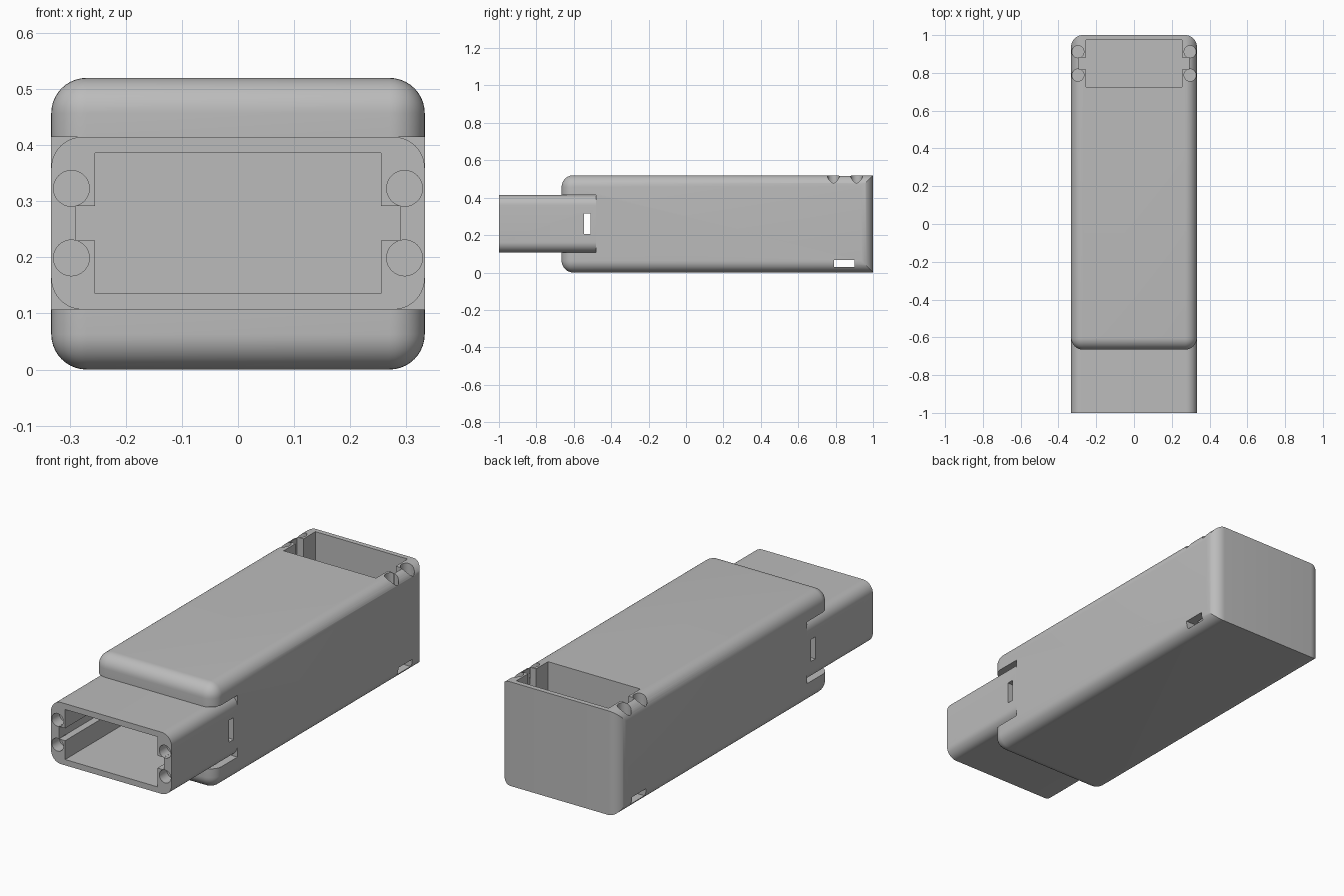
import bpy
import bmesh
from math import radians
from mathutils import Matrix, Vector

if "Cube" in bpy.data.objects:
    bpy.data.objects.remove(bpy.data.objects["Cube"], do_unlink=True)

HALF_W = 0.333      # half width of body and nose
HEIGHT = 0.52
NOSE_LOW, NOSE_TOP = 0.107, 0.415
NOSE_BACK = -0.48
DEPTH = 0.49        # depth of both sockets

grey = bpy.data.materials.new("plain grey")
grey.use_nodes = True
colour = (0.5, 0.5, 0.5, 1)
grey.diffuse_color = colour
grey.node_tree.nodes["Principled BSDF"].inputs["Base Color"].default_value = colour


def make_object(name, bm):
    bmesh.ops.recalc_face_normals(bm, faces=bm.faces)
    mesh = bpy.data.meshes.new(name)
    bm.to_mesh(mesh)
    bm.free()
    mesh.materials.append(grey)
    obj = bpy.data.objects.new(name, mesh)
    bpy.context.collection.objects.link(obj)
    return obj


def box(name, low, high, rounded=None, radius=0.063):
    """Box between two corners; edges chosen by rounded(direction, middle) are filleted."""
    low, high = Vector(low), Vector(high)
    bm = bmesh.new()
    bmesh.ops.create_cube(bm, size=1)
    for v in bm.verts:
        v.co = [a + (b - a) * (c + 0.5) for a, b, c in zip(low, high, v.co)]
    if rounded:
        edges = []
        for e in bm.edges:
            a, b = (v.co for v in e.verts)
            if rounded((b - a).normalized(), (a + b) / 2):
                edges.append(e)
        bmesh.ops.bevel(bm, geom=edges, offset=radius, segments=10,
                        profile=0.5, affect='EDGES', clamp_overlap=True)
    return make_object(name, bm)


def prism(name, points, depth, matrix):
    """Outline extruded downwards from just above the local origin."""
    bm = bmesh.new()
    face = bm.faces.new([bm.verts.new((x, y, 0.05)) for x, y in points])
    new = bmesh.ops.extrude_face_region(bm, geom=[face])["geom"]
    moved = [g for g in new if isinstance(g, bmesh.types.BMVert)]
    bmesh.ops.translate(bm, verts=moved, vec=(0, 0, -0.05 - depth))
    bm.transform(matrix)
    return make_object(name, bm)


def cylinder(name, x, y, radius, depth, matrix):
    bm = bmesh.new()
    place = Matrix.Translation((x, y, 0.025 - depth / 2))
    bmesh.ops.create_cone(bm, cap_ends=True, segments=32, radius1=radius, radius2=radius,
                          depth=depth + 0.05, matrix=matrix @ place)
    return make_object(name, bm)


def cut(target, cutter):
    cutter.hide_render = True
    mod = target.modifiers.new("cut", 'BOOLEAN')
    mod.operation = 'DIFFERENCE'
    mod.solver = 'EXACT'
    mod.object = cutter
    bpy.context.view_layer.objects.active = target
    bpy.ops.object.modifier_apply(modifier=mod.name)
    bpy.data.objects.remove(cutter, do_unlink=True)


def cut_socket(target, matrix):
    """Rectangular socket with a side key slot and two round pockets at each end."""
    w, h, key_w, key_h = 0.255, 0.125, 0.29, 0.031
    quarter = [(key_w, key_h), (w, key_h), (w, h)]
    half = quarter + [(-x, y) for x, y in reversed(quarter)]
    outline = half + [(-x, -y) for x, y in half]
    cut(target, prism("socket_cutter", outline, DEPTH, matrix))
    for x in (-0.297, 0.297):
        for y in (-0.062, 0.062):
            cut(target, cylinder("pocket_cutter", x, y, 0.032, 0.06, matrix))


# Body: rounded along its length and at the front, only upright edges at the back
body = box("body", (-HALF_W, -0.665, 0), (HALF_W, 1, HEIGHT),
           lambda d, m: abs(d.y) > 0.9 or m.y < -0.6 or abs(d.z) > 0.9)
cut(body, box("nose_recess_cutter", (-0.5, -0.8, NOSE_LOW), (0.5, NOSE_BACK, NOSE_TOP)))
cut_socket(body, Matrix.Translation((0, 0.85, HEIGHT)))
cut(body, box("rear_window_cutter", (-0.5, 0.79, HEIGHT - DEPTH), (0.5, 0.9, 0.068)))

# Nose: rounded bar that fills the recess and sticks out at the front
nose = box("nose", (-HALF_W, -1, NOSE_LOW), (HALF_W, NOSE_BACK, NOSE_TOP),
           lambda d, m: abs(d.y) > 0.9, 0.056)
centre = (NOSE_LOW + NOSE_TOP) / 2
cut_socket(nose, Matrix.Translation((0, -1, centre)) @ Matrix.Rotation(radians(90), 4, 'X'))
cut(nose, box("front_window_cutter", (-0.5, -0.545, centre - 0.055),
              (0.5, DEPTH - 1, centre + 0.055)))

# Smooth fillets with crisp corners
for obj in (body, nose):
    bpy.ops.object.select_all(action='DESELECT')
    obj.select_set(True)
    bpy.context.view_layer.objects.active = obj
    bpy.ops.object.shade_smooth_by_angle(angle=radians(30))
